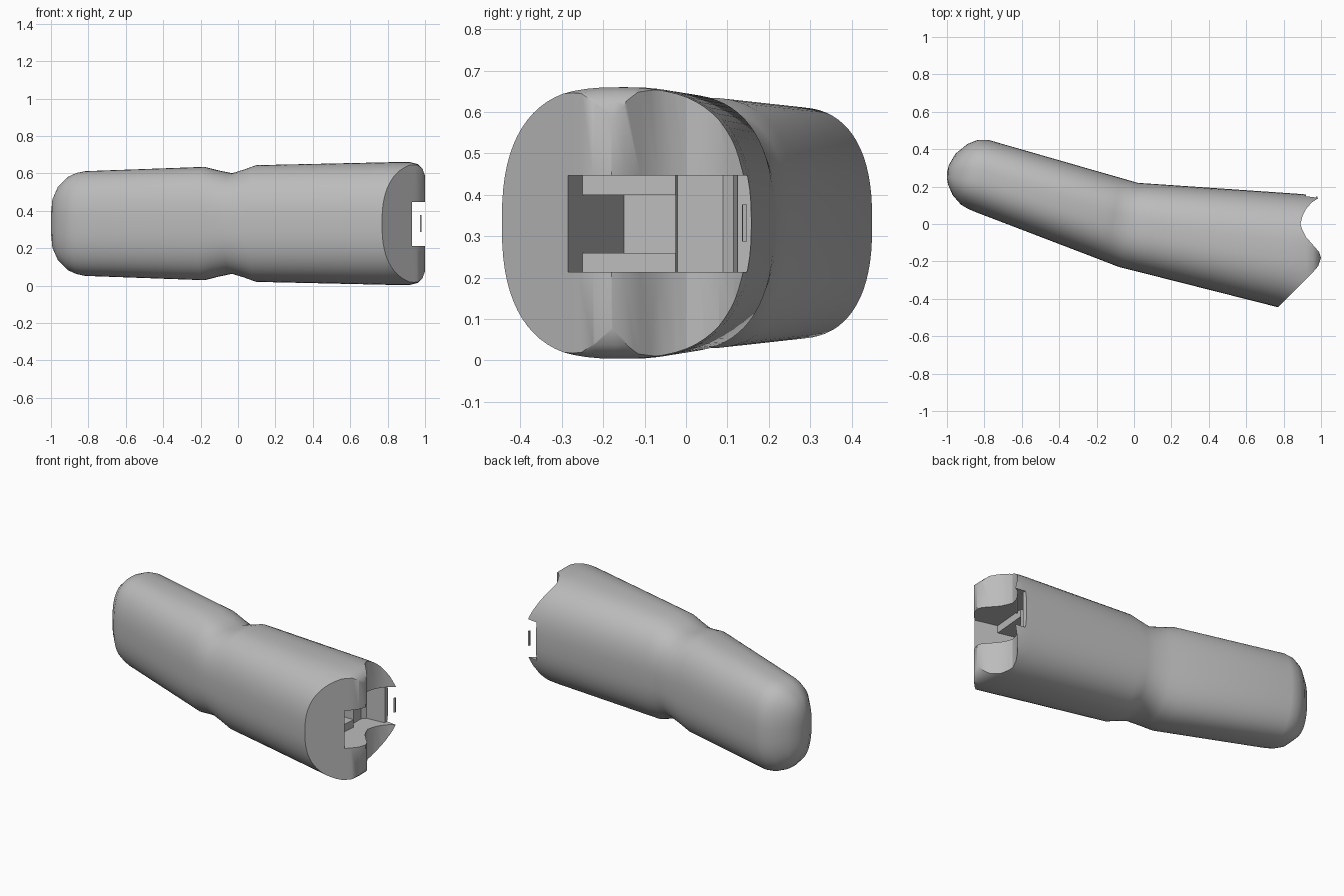
import bpy, bmesh, math

if "Cube" in bpy.data.objects:
    bpy.data.objects.remove(bpy.data.objects["Cube"])

MID = 0.332   # height of the centre line
SIDES = 72

grey = bpy.data.materials.new("plain grey")
grey.use_nodes = True
grey.diffuse_color = (0.5, 0.5, 0.5, 1)
grey.node_tree.nodes["Principled BSDF"].inputs["Base Color"].default_value = (0.5, 0.5, 0.5, 1)


def finish(name, bm):
    bmesh.ops.recalc_face_normals(bm, faces=bm.faces)
    mesh = bpy.data.meshes.new(name)
    bm.to_mesh(mesh)
    bm.free()
    mesh.materials.append(grey)
    ob = bpy.data.objects.new(name, mesh)
    bpy.context.collection.objects.link(ob)
    return ob


def prism(name, outline, z0, z1):
    """Upright prism from a plan outline."""
    bm = bmesh.new()
    face = bm.faces.new([bm.verts.new((x, y, z0)) for x, y in outline])
    top = bmesh.ops.extrude_face_region(bm, geom=[face])["geom"]
    for v in top:
        if isinstance(v, bmesh.types.BMVert):
            v.co.z = z1
    return finish(name, bm)


def power(c, p):
    return math.copysign(abs(c) ** p, c)


def loft(name, stations, squareness=2.5):
    """Skin rounded sections, each given as front point, back point, half height."""
    bm = bmesh.new()
    rings = []
    for fx, fy, bx, by, h in stations:
        ring = []
        for i in range(SIDES):
            a = 2 * math.pi * i / SIDES
            u = power(math.cos(a), 2 / squareness) / 2
            w = power(math.sin(a), 2 / squareness)
            ring.append(bm.verts.new(((fx + bx) / 2 + u * (bx - fx),
                                      (fy + by) / 2 + u * (by - fy), MID + w * h)))
        rings.append(ring)
    for a, b in zip(rings, rings[1:]):
        for i in range(SIDES):
            j = (i + 1) % SIDES
            bm.faces.new((a[i], a[j], b[j], b[i]))
    bm.faces.new(rings[0])
    bm.faces.new(rings[-1])
    return finish(name, bm)


# Bent body: domed end, pinched bend, wide end
body = loft("bent_body", [
    (-1.0, .245, -1.0, .275, .05),
    (-.994, .21, -.99, .315, .13),
    (-.97, .155, -.955, .375, .195),
    (-.925, .103, -.89, .428, .25),
    (-.885, .08, -.835, .45, .271),
    (-.85, .065, -.78, .45, .28),
    (-.22, -.176, -.14, .266, .303),
    (-.15, -.203, -.07, .246, .285),
    (-.08, -.23, .02, .22, .268),
    (0, -.25, .08, .216, .29),
    (.06, -.265, .14, .212, .312),
    (.77, -.445, .87, .162, .328),
    (.92, -.483, .92, .158, .328),
    (.96, -.493, .96, .154, .318),
    (.985, -.499, .985, .152, .295),
    (1.0, -.503, 1.0, .15, .255),
    (1.03, -.51, 1.03, .15, .25)])

# Cutters: shaped end, stepped slot and deep pocket
cutters = [
    prism("end_cutter", [
        (.62, -.595), (.955, -.26), (.985, -.225), (1.0, -.18), (.99, -.15), (.955, -.11),
        (.92, -.07), (.90, -.03), (.89, 0), (.9, .04), (.92, .08), (.95, .115),
        (.985, .138), (1.04, .2), (1.3, .2), (1.3, -.6)], -.2, .9),
    prism("slot_cutter", [
        (1.2, -.352), (.93, -.285), (.79, -.25), (.81, -.025), (.78, -.02), (.78, .09),
        (.8, .115), (.92, .125), (.92, .3), (1.2, .3)], .213, .447),
    prism("pocket_cutter", [
        (.85, -.265), (.39, -.15), (.42, -.025), (.85, -.025)], .26, .40)]

bpy.context.view_layer.objects.active = body
for cutter in cutters:
    mod = body.modifiers.new(cutter.name, "BOOLEAN")
    mod.operation = "DIFFERENCE"
    mod.solver = "EXACT"
    mod.object = cutter
    bpy.ops.object.modifier_apply(modifier=mod.name)
    bpy.data.objects.remove(cutter)

# Thin loose sliver beside the slot
sliver = prism("slot_sliver", [(.972, .135), (.982, .137), (.98, .147), (.973, .146)],
               MID - .045, MID + .045)

bpy.ops.object.select_all(action="DESELECT")
body.select_set(True)
bpy.ops.object.shade_smooth_by_angle(angle=math.radians(32))
